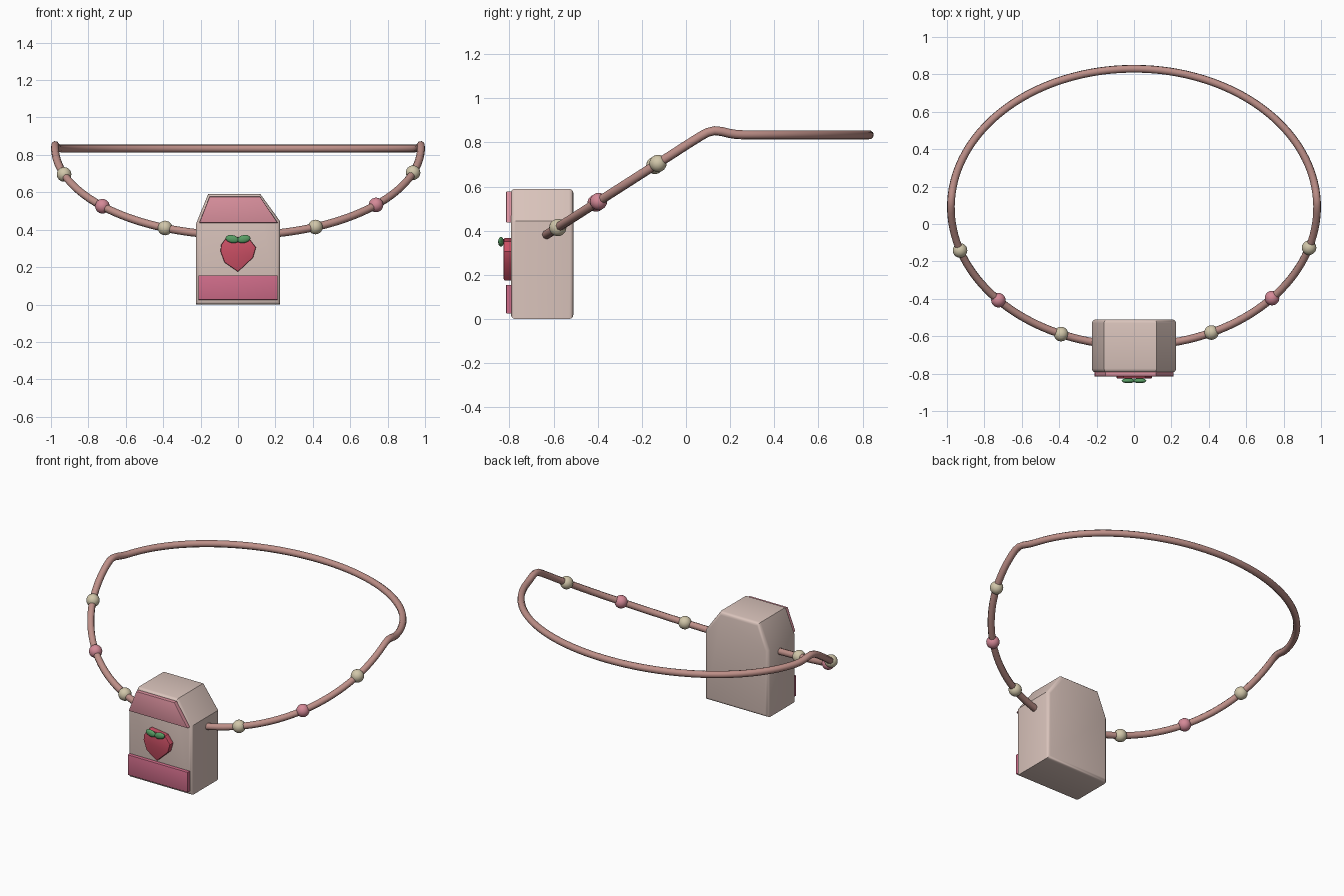
import bpy, bmesh, math
from mathutils import Matrix

cube = bpy.data.objects.get("Cube")
if cube:
    bpy.data.objects.remove(cube, do_unlink=True)


def material(name, color):
    mat = bpy.data.materials.new(name)
    mat.use_nodes = True
    mat.diffuse_color = (*color, 1)
    mat.node_tree.nodes["Principled BSDF"].inputs["Base Color"].default_value = (*color, 1)
    return mat


BEIGE = material("carton beige", (0.70, 0.55, 0.50))
ROSE = material("light rose", (0.70, 0.28, 0.34))
DEEP_ROSE = material("deep rose", (0.62, 0.15, 0.25))
RED = material("berry red", (0.60, 0.08, 0.13))
GREEN = material("leaf green", (0.10, 0.34, 0.13))
STRAP = material("strap brown pink", (0.52, 0.28, 0.25))
CREAM = material("bead cream", (0.64, 0.57, 0.40))
PINK = material("bead pink", (0.66, 0.25, 0.31))


def finish(name, bm, mat):
    bmesh.ops.recalc_face_normals(bm, faces=bm.faces)
    mesh = bpy.data.meshes.new(name)
    bm.to_mesh(mesh)
    bm.free()
    mesh.materials.append(mat)
    obj = bpy.data.objects.new(name, mesh)
    bpy.context.collection.objects.link(obj)
    bpy.ops.object.select_all(action='DESELECT')
    obj.select_set(True)
    bpy.context.view_layer.objects.active = obj
    bpy.ops.object.shade_smooth_by_angle(angle=math.radians(32))
    return obj


def prism(name, outline, front, back, mat, bevel, segments=3):
    """Extrude an x-z outline along y and round its front and back rims."""
    bm = bmesh.new()
    face = bm.faces.new([bm.verts.new((x, front, z)) for x, z in outline])
    ext = bmesh.ops.extrude_face_region(bm, geom=[face])
    moved = [v for v in ext["geom"] if isinstance(v, bmesh.types.BMVert)]
    bmesh.ops.translate(bm, verts=moved, vec=(0, back - front, 0))
    rims = [e for e in bm.edges if abs(e.verts[0].co.y - e.verts[1].co.y) < 1e-5]
    bmesh.ops.bevel(bm, geom=rims, offset=bevel, segments=segments,
                    profile=0.5, affect='EDGES')
    return finish(name, bm, mat)


def ellipsoid(name, center, size, mat, tilt=0.0):
    bm = bmesh.new()
    matrix = (Matrix.Translation(center) @ Matrix.Rotation(tilt, 4, 'Y')
              @ Matrix.Diagonal((*size, 1)))
    bmesh.ops.create_uvsphere(bm, u_segments=20, v_segments=12, radius=1, matrix=matrix)
    return finish(name, bm, mat)


# Carton with a lopsided gabled top
prism("carton_body", [(-0.225, 0), (0.225, 0), (0.225, 0.445), (0.12, 0.59),
                      (-0.16, 0.59), (-0.225, 0.43)], -0.793, -0.51, BEIGE, 0.02)

# Raised panels on the front
prism("top_panel", [(-0.207, 0.437), (0.212, 0.437), (0.118, 0.577), (-0.152, 0.577)],
      -0.815, -0.785, ROSE, 0.004, 2)
prism("bottom_panel", [(-0.212, 0.025), (0.212, 0.025), (0.212, 0.155), (-0.212, 0.155)],
      -0.815, -0.785, DEEP_ROSE, 0.004, 2)

# Strawberry with two leaves
prism("strawberry", [(0, 0.175), (0.08, 0.25), (0.096, 0.305), (0.06, 0.352), (0, 0.36),
                     (-0.055, 0.367), (-0.09, 0.32), (-0.094, 0.285), (-0.072, 0.225)],
      -0.826, -0.785, RED, 0.006, 2)
for side, name in ((1, "left_leaf"), (-1, "right_leaf")):
    ellipsoid(name, (side * 0.031, -0.838, 0.35), (0.036, 0.013, 0.021), GREEN, side * -0.2)

# Strap: an ellipse lying flat at the back and dipping towards the carton
CENTER_Y, HALF_X, HALF_Y, TUBE = 0.09, 0.979, 0.74, 0.021


def strap_point(angle):
    x = HALF_X * math.sin(angle)
    y = CENTER_Y - HALF_Y * math.cos(angle)
    slope, flat, blend = 0.37 + 0.64 * (y + 0.65), 0.834, 0.06
    h = max(blend - abs(slope - flat), 0) / blend
    z = min(slope, flat) - h * h * blend / 4
    z += 0.022 * math.exp(-((y - 0.12) / 0.07) ** 2)
    return x, y, z


curve = bpy.data.curves.new("strap", 'CURVE')
curve.dimensions = '3D'
curve.bevel_depth = TUBE
curve.bevel_resolution = 2
curve.use_fill_caps = True
spline = curve.splines.new('POLY')
COUNT, START = 140, 0.17
spline.points.add(COUNT - 1)
for i, point in enumerate(spline.points):
    angle = START + (2 * math.pi - 2 * START) * i / (COUNT - 1)
    point.co = (*strap_point(angle), 1)
spline.use_smooth = True
curve.materials.append(STRAP)
strap = bpy.data.objects.new("strap", curve)
bpy.context.collection.objects.link(strap)

# Beads threaded on both sides of the strap
for side, label, xs in ((1, "left", (0.414, 0.738, 0.936)),
                        (-1, "right", (0.39, 0.725, 0.93))):
    for i, x in enumerate(xs):
        mat = PINK if i == 1 else CREAM
        ellipsoid(f"{label}_bead_{i + 1}", strap_point(side * math.asin(x / HALF_X)),
                  (0.039,) * 3, mat)
